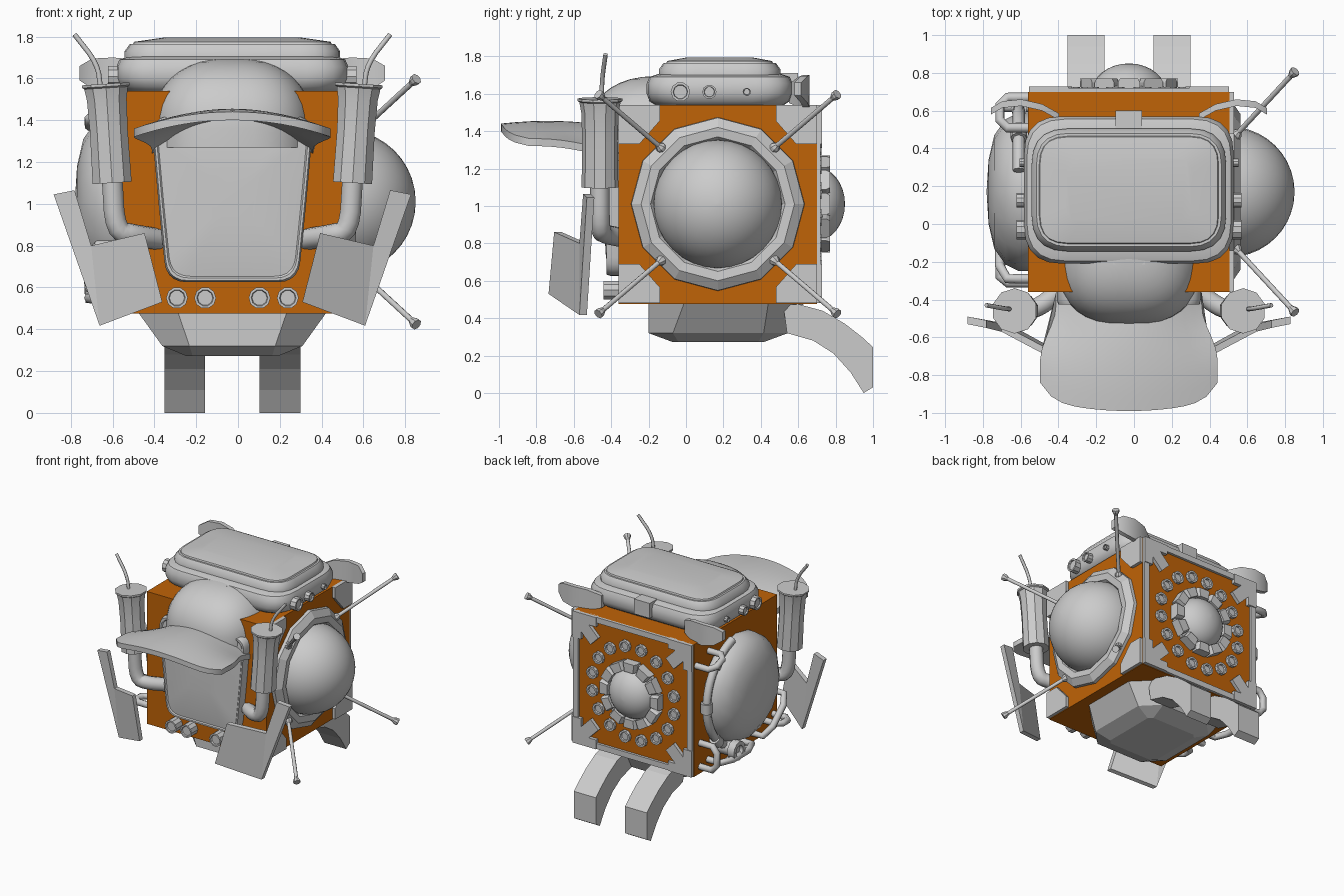
import bpy, bmesh, math
from mathutils import Vector, Quaternion

if "Cube" in bpy.data.objects:
    bpy.data.objects.remove(bpy.data.objects["Cube"])

C = -0.027          # centre line in x
MY, MZ = 0.17, 1.01  # centre of the cube in y and z


def material(name, rgb):
    m = bpy.data.materials.new(name)
    m.diffuse_color = (*rgb, 1)
    m.use_nodes = True
    m.node_tree.nodes["Principled BSDF"].inputs["Base Color"].default_value = m.diffuse_color
    return m


GREY = material("light grey", (0.60, 0.60, 0.60))
ORANGE = material("orange", (0.53, 0.125, 0.002))


def loft(name, rings, mat=GREY, smooth=None, caps=True):
    """Skin closed rings of points into a solid."""
    bm = bmesh.new()
    vs = [[bm.verts.new(p) for p in r] for r in rings]
    n = len(vs[0])
    for a, b in zip(vs, vs[1:]):
        for i in range(n):
            bm.faces.new((a[i], a[(i + 1) % n], b[(i + 1) % n], b[i]))
    if caps:
        bm.faces.new(vs[0][::-1])
        bm.faces.new(vs[-1])
    bmesh.ops.recalc_face_normals(bm, faces=bm.faces)
    me = bpy.data.meshes.new(name)
    bm.to_mesh(me)
    bm.free()
    me.materials.append(mat)
    ob = bpy.data.objects.new(name, me)
    bpy.context.collection.objects.link(ob)
    if smooth:
        bpy.ops.object.select_all(action='DESELECT')
        ob.select_set(True)
        bpy.context.view_layer.objects.active = ob
        bpy.ops.object.shade_smooth_by_angle(angle=math.radians(smooth))
    return ob


def lathe(name, prof, at, axis, n=12, smooth=None):
    """Turn (radius, height) pairs about an axis."""
    q = Vector(axis).to_track_quat('Z', 'Y')
    return loft(name, [[Vector(at) + q @ Vector((r * math.cos(math.tau * i / n), r * math.sin(math.tau * i / n), h))
                        for i in range(n)] for r, h in prof], smooth=smooth)


def dome(r, h, n=8):
    return [(r * math.cos(k * 1.55 / n), h * math.sin(k * 1.55 / n)) for k in range(n + 1)]


def tube(name, pts, r, n=8, rounds=2):
    """Pipe along a path whose corners are rounded off."""
    pts = [Vector(p) for p in pts]
    for _ in range(rounds if len(pts) > 2 else 0):
        new = [pts[0]]
        for a, b in zip(pts, pts[1:]):
            new += [a.lerp(b, 0.25), a.lerp(b, 0.75)]
        pts = new + [pts[-1]]
    d = (pts[1] - pts[0]).normalized()
    q = d.to_track_quat('Z', 'Y')
    rings = []
    for i, p in enumerate(pts):
        nd = (pts[min(i + 1, len(pts) - 1)] - pts[max(i - 1, 0)]).normalized()
        q = d.rotation_difference(nd) @ q
        d = nd
        rings.append([p + q @ Vector((r * math.cos(math.tau * k / n), r * math.sin(math.tau * k / n), 0))
                      for k in range(n)])
    return loft(name, rings, smooth=50)


def round_poly(pts, r, n=5):
    out = []
    pts = [Vector(p) for p in pts]
    for i, p in enumerate(pts):
        a = p + (pts[i - 1] - p).normalized() * r
        b = p + (pts[(i + 1) % len(pts)] - p).normalized() * r
        out += [a.lerp(p, k / n).lerp(p.lerp(b, k / n), k / n) for k in range(n + 1)]
    return out


def box(name, x, y, z, mat=GREY):
    return loft(name, [[(x[0], y[0], h), (x[1], y[0], h), (x[1], y[1], h), (x[0], y[1], h)] for h in z], mat)


# Main cube
box("body_cube", (-0.56, 0.505), (-0.36, 0.70), (0.475, 1.54), ORANGE)

# Chamfered corner plates on the right side and the back
CORNER = [(0.53, 0.53), (0.31, 0.53), (0.31, 0.445), (0.42, 0.32), (0.53, 0.32)]
BRACKET = [(0.53, 0.53), (0.32, 0.53), (0.32, 0.455), (0.385, 0.455), (0.30, 0.37), (0.37, 0.30),
           (0.455, 0.385), (0.455, 0.32), (0.53, 0.32)]
for a in (-1, 1):
    for b in (-1, 1):
        loft("side_corner_plate", [[(x, MY + a * u, MZ + b * v) for u, v in CORNER] for x in (0.50, 0.53)])
        loft("back_corner_bracket", [[(C + a * u, y, MZ + b * v) for u, v in BRACKET] for y in (0.69, 0.727)])
    # Back frame strips
    box("back_upright_strip", sorted((C + a * 0.53, C + a * 0.485)), (0.69, 0.72), (0.48, 1.54))
    box("back_cross_strip", (C - 0.53, C + 0.53), (0.69, 0.72), sorted((MZ + a * 0.53, MZ + a * 0.485)))

# Right side dome, collar and rods
lathe("right_collar", [(0.465, -0.01), (0.462, 0.025), (0.41, 0.06), (0.36, 0.055), (0.335, 0.02)],
      (0.505, MY, MZ), (1, 0, 0))
lathe("right_dome", dome(0.345, 0.345, 10), (0.505, MY, MZ), (1, 0, 0), 32, 50)
for a in (-1, 1):
    for b in (-1, 1):
        p = Vector((0.53, MY + a * 0.29, MZ + b * 0.29))
        e = Vector((0.845, MY + a * 0.63, MZ + b * 0.58))
        tube("side_rod", [p, e], 0.014)
        lathe("rod_socket", [(0.028, -0.02), (0.028, 0.03), (0.015, 0.05)], p, e - p, 8)
        lathe("rod_tip", [(0.014, -0.03), (0.027, 0.0), (0.027, 0.015)], e, e - p, 8)

# Left side dome with pipework
lathe("left_dome", [(0.42, 0), (0.42, 0.05), (0.385, 0.12), (0.30, 0.18), (0.17, 0.21), (0.01, 0.22)],
      (-0.56, MY, MZ), (-1, 0, 0), 16, 40)
arc = [(-0.61, MY + 0.44 * math.cos(t), MZ + 0.44 * math.sin(t))
       for t in [math.radians(-75 + 15 * k) for k in range(11)]]
tube("left_ring_pipe", arc, 0.032, rounds=1)
for k in (2, 5, 8):
    d = Vector(arc[k + 1]) - Vector(arc[k - 1])
    lathe("pipe_sleeve", [(0.043, -0.04), (0.043, 0.04)], arc[k], d, 10, 40)
for y0, z0, y1, z1 in ((0.67, 1.36, 0.51, 1.42), (0.62, 0.72, 0.62, 0.53), (0.52, 0.55, 0.12, 0.55),
                       (-0.18, 0.60, -0.31, 0.60), (-0.02, 0.56, -0.29, 0.80)):
    tube("left_handle_pipe", [(-0.55, y0, z0), (-0.71, y0, z0), (-0.71, y1, z1), (-0.55, y1, z1)], 0.026, rounds=1)
lathe("left_valve", [(0.055, 0), (0.055, 0.11), (0.075, 0.11), (0.075, 0.17), (0.045, 0.17), (0.045, 0.14)],
      (-0.56, 0.36, 0.60), (-1, 0, 0), 12, 40)

# Back dome, block ring and circle of lamps
lathe("back_dome", dome(0.20, 0.16), (C, 0.69, MZ), (0, 1, 0), 24, 50)
lathe("back_ring", [(0.25, 0), (0.25, 0.04), (0.19, 0.04)], (C, 0.69, MZ), (0, 1, 0), 24)
for i in range(12):
    q = Quaternion((0, 1, 0), math.tau * i / 12)
    loft("back_ring_block", [[Vector((C, 0.70, MZ)) + q @ Vector((x, y, z)) for x, z in
                              ((-w, 0.19), (w, 0.19), (w * 1.25, 0.26), (-w * 1.25, 0.26))]
                             for y, w in ((0, 0.047), (0.05, 0.047), (0.07, 0.038))])
for i in range(16):
    t = math.tau * (i + 0.5) / 16
    lathe("back_lamp", [(0.048, 0), (0.048, 0.03), (0.033, 0.03), (0.03, 0.015)],
          (C + 0.37 * math.cos(t), 0.695, MZ + 0.37 * math.sin(t)), (0, 1, 0), 10)


# Rounded lid on top
def rrect(hx, hy, z, r):
    return [(p.x, p.y, z) for p in round_poly([(C - hx, 0.18 - hy), (C + hx, 0.18 - hy),
                                               (C + hx, 0.18 + hy), (C - hx, 0.18 + hy)], r)]


loft("lid_base", [rrect(x, y, z, 0.2) for x, y, z in
                  ((0.50, 0.33, 1.53), (0.54, 0.375, 1.56), (0.555, 0.39, 1.60), (0.555, 0.39, 1.655),
                   (0.54, 0.375, 1.69), (0.50, 0.33, 1.705))], smooth=40)
loft("lid_top", [rrect(x, y, z, r) for x, y, z, r in
                 ((0.515, 0.325, 1.69, 0.19), (0.515, 0.325, 1.73, 0.19), (0.49, 0.30, 1.765, 0.17),
                  (0.475, 0.285, 1.765, 0.15), (0.47, 0.28, 1.775, 0.14), (0.33, 0.17, 1.795, 0.08))], smooth=40)
box("lid_back_clip", (C - 0.07, C + 0.07), (0.50, 0.60), (1.59, 1.71))
box("lid_front_clip", (C - 0.085, C + 0.085), (-0.215, -0.14), (1.60, 1.69))
for s in (-1, 1):
    for y, r, h in ((-0.03, 0.052, 0.045), (0.125, 0.038, 0.045), (0.325, 0.022, 0.03)):
        lathe("lid_knob", [(r, -0.03), (r, h), (r * 0.75, h), (r * 0.7, h - 0.012)],
              (C + s * 0.55, y, 1.61), (s, 0, 0), 10)
    # Curled flaps behind the lid
    loft("lid_flap", [[(C + s * d, y, lo), (C + s * d, y + 0.035, lo), (C + s * d, y + 0.035, hi), (C + s * d, y, hi)]
                      for d, y, lo, hi in ((0.37, 0.55, 1.55, 1.65), (0.46, 0.60, 1.53, 1.69),
                                           (0.57, 0.625, 1.53, 1.70), (0.67, 0.615, 1.55, 1.695),
                                           (0.73, 0.58, 1.59, 1.66))], smooth=40)

# Bowed face shield with rim
outline = round_poly([(0, 1.42), (0.39, 1.42), (0.355, 1.02), (0.315, 0.625), (0, 0.625),
                      (-0.315, 0.625), (-0.355, 1.02), (-0.39, 1.42)], 0.10)
loft("face_shield", [[(C + p.x * k, y, 1.03 + (p.y - 1.03) * k) for p in outline]
                     for y, k in ((-0.34, 1), (-0.40, 1), (-0.425, 0.98), (-0.425, 0.95),
                                  (-0.418, 0.93), (-0.43, 0.7), (-0.437, 0.3))], smooth=30)


# Cap crown, a boxy dome, and brim
def power(v, e):
    return math.copysign(abs(v) ** e, v)


crown = []
for z, k in [(1.27, 1)] + [(1.36 + 0.335 * math.sin(t) ** 0.9, math.cos(t) ** 0.8)
                           for t in [j * 1.54 / 10 for j in range(11)]]:
    crown.append([(C + 0.385 * k * power(math.cos(t), 0.75), -0.13 + 0.405 * k * power(math.sin(t), 0.75), z)
                  for t in [math.tau * i / 36 for i in range(36)]])
loft("cap_crown", crown, smooth=50)
brim = []
for i in range(17):
    u = -1 + i / 8
    top = []
    for k in range(9):
        v = k / 8
        f = min(max((v - 0.15) / 0.6, 0), 1)
        w = 0.385 + 0.085 * f * f * (3 - 2 * f)
        rnd = 0.06 * u * u + 0.09 * abs(u) ** 8
        y = -0.36 - v * (0.63 - rnd)
        top.append((C + u * w, y, 1.425 + 0.03 * math.sin(v * 2.6) - (0.145 - 0.065 * v) * u * u))
    brim.append(top + [(x, y, z - 0.04) for x, y, z in reversed(top)])
loft("cap_brim", brim, smooth=50)

# Front lamps
for d in (-0.265, -0.13, 0.13, 0.265):
    lathe("front_lamp", [(0.052, -0.02), (0.052, 0.08), (0.04, 0.08), (0.036, 0.07)],
          (C + d, -0.36, 0.55), (0, -1, 0), 10)

for s in (-1, 1):
    # Upright canisters with aerials and feed pipes
    top, bot = Vector((C + s * 0.605, -0.46, 1.57)), Vector((C + s * 0.575, -0.46, 1.10))
    lathe("canister", [(0.098, 0), (0.098, 0.02), (0.095, 0.25), (0.10, 0.40), (0.11, 0.455), (0.12, 0.462),
                       (0.12, 0.475), (0.10, 0.475)], bot, top - bot, 10, 35)
    tube("aerial", [(C + s * 0.63, -0.45, 1.55), (C + s * 0.645, -0.45, 1.67), (C + s * 0.755, -0.43, 1.81)], 0.012)
    tube("feed_pipe", [bot + Vector((0, 0, 0.02)), (C + s * 0.56, -0.46, 0.87), (C + s * 0.47, -0.44, 0.85),
                       (C + s * 0.35, -0.34, 0.83)], 0.052, 10)

    # Bent guard plates
    for part in (((0.855, -0.53, 1.045), (0.755, -0.55, 1.065), (0.675, -0.57, 0.80), (0.635, -0.57, 0.417)),
                 ((0.675, -0.57, 0.80), (0.42, -0.705, 0.86), (0.335, -0.735, 0.53), (0.635, -0.57, 0.417))):
        loft("guard_plate", [[(C + s * x, y + t, z) for x, y, z in part] for t in (0, 0.04)])

    # Curved rear legs
    outer = [(0.52, 0.47), (0.60, 0.475), (0.73, 0.44), (0.85, 0.37), (0.94, 0.30), (1.0, 0.245), (1.0, 0.03)]
    inner = [(0.95, 0.0), (0.88, 0.11), (0.79, 0.21), (0.68, 0.28), (0.54, 0.32)]
    loft("rear_leg", [[(C + s * d, y, z) for y, z in outer + inner] for d in (0.13, 0.325)])


# Tapered underside
def octagon(hx, y0, y1, z, c):
    x0, x1 = C - hx, C + hx
    return [(x0 + c, y0, z), (x1 - c, y0, z), (x1, y0 + c, z), (x1, y1 - c, z),
            (x1 - c, y1, z), (x0 + c, y1, z), (x0, y1 - c, z), (x0, y0 + c, z)]


loft("underside", [octagon(0.45, -0.20, 0.63, 0.48, 0.19), octagon(0.335, -0.20, 0.545, 0.32, 0.13),
                   octagon(0.22, -0.07, 0.415, 0.272, 0.03)])
